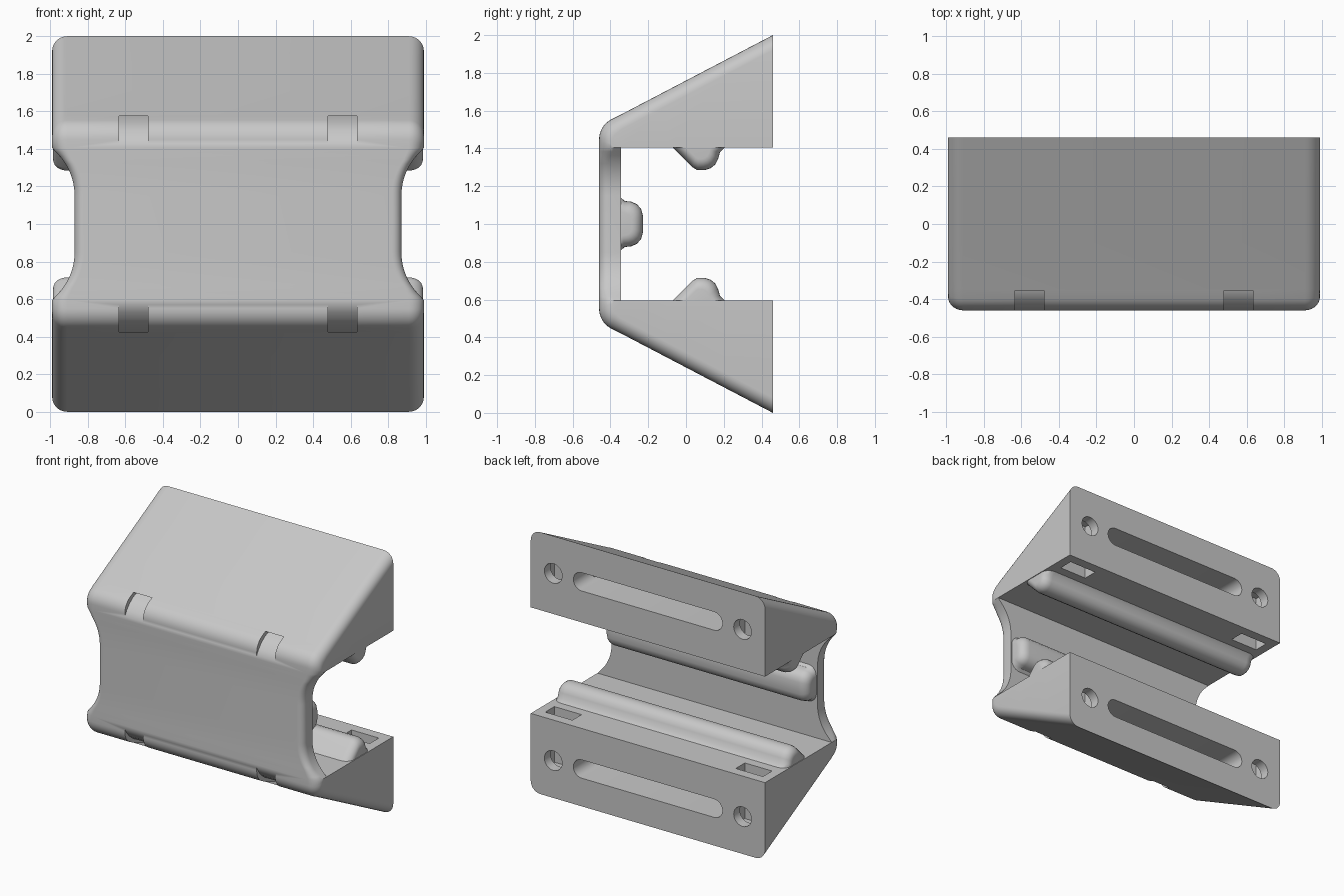
import bpy
import bmesh
from math import sin, cos, pi, radians, sqrt

cube = bpy.data.objects.get("Cube")
if cube:
    bpy.data.objects.remove(cube, do_unlink=True)

grey = bpy.data.materials.new("light grey plastic")
grey.use_nodes = True
colour = (0.58, 0.58, 0.58, 1)
grey.diffuse_color = colour
for node in grey.node_tree.nodes:
    if node.type == 'BSDF_PRINCIPLED':
        node.inputs["Base Color"].default_value = colour


def loft(name, rings):
    """Skin a list of equal closed rings and cap both ends."""
    bm = bmesh.new()
    rows = [[bm.verts.new(p) for p in ring] for ring in rings]
    n = len(rows[0])
    for a, b in zip(rows, rows[1:]):
        for i in range(n):
            j = (i + 1) % n
            bm.faces.new((a[i], a[j], b[j], b[i]))
    bm.faces.new(rows[0])
    bm.faces.new(rows[-1])
    bmesh.ops.remove_doubles(bm, verts=bm.verts[:], dist=0.0005)
    bmesh.ops.recalc_face_normals(bm, faces=bm.faces[:])
    mesh = bpy.data.meshes.new(name)
    bm.to_mesh(mesh)
    bm.free()
    mesh.materials.append(grey)
    obj = bpy.data.objects.new(name, mesh)
    bpy.context.scene.collection.objects.link(obj)
    return obj


def prism(name, pts, axis, a, b, flip):
    """Extrude a flat outline along x or y, optionally flipped top to bottom."""
    def place(p, t):
        z = 2 - p[1] if flip else p[1]
        return (t, p[0], z) if axis == 'x' else (p[0], t, z)
    return loft(name, [[place(p, t) for p in pts] for t in (a, b)])


def arc(cx, cz, r, start, end, n):
    return [(cx + r * cos(radians(start + (end - start) * i / n)),
             cz + r * sin(radians(start + (end - start) * i / n)))
            for i in range(n + 1)]


# Bracket body: stations from the upper back edge to the middle of the web
W, FRONT, INNER, LIP, BACK = 0.99, -0.46, -0.345, 1.405, 0.46
stations = []      # outer point, inner point, half width, edge radius
for y in (BACK, 0.2, -0.1, INNER):
    stations.append(((y, 2 - (BACK - y) * 0.523), (y, LIP), W, 0.08))
for p in arc(-0.343, 1.449, 0.117, 118, 180, 8):
    stations.append((p, (INNER, LIP), W, 0.08))
for i in range(13):
    u = 0.405 - 0.255 * i / 12
    t = min(u - 0.15, 0.25)
    half = min(W, 0.87 + 0.32 - sqrt(0.32 ** 2 - t * t))
    stations.append(((FRONT, 1 + u), (INNER, 1 + u), half, max(0.05, 0.08 - 0.01 * i)))
stations += [((o[0], 2 - o[1]), (q[0], 2 - q[1]), w, r)
             for o, q, w, r in reversed(stations)]


def station_ring(outer, inner, half, r):
    dy, dz = inner[0] - outer[0], inner[1] - outer[1]
    length = sqrt(dy * dy + dz * dz)
    side = []
    for i in range(8):
        a = pi / 2 * i / 7
        d = r * (1 - cos(a)) / length
        side.append((half - r + r * sin(a), outer[0] + dy * d, outer[1] + dz * d))
    side.append((half, inner[0], inner[1]))
    return side + [(-x, y, z) for x, y, z in reversed(side)]


body = loft("bracket_body", [station_ring(*s) for s in stations])

# Cutters for strap slots, strap tunnels, screw holes and nut pockets
slot = arc(0.56, 1.715, 0.07, -90, 90, 12) + arc(-0.56, 1.715, 0.07, 90, 270, 12)
tunnel = [(-0.47, 1.43), (-0.46, 1.43), (-0.435, 1.47), (-0.405, 1.505), (-0.36, 1.54),
          (-0.2, 1.59), (0, 1.635), (0.25, 1.66), (0.25, 1.76), (0.15, 1.745),
          (0, 1.70), (-0.2, 1.63), (-0.38, 1.565), (-0.47, 1.58)]
pocket = [(0.275, 1.3), (0.385, 1.3), (0.385, 1.83), (0.275, 1.83)]
cutters = []
for flip in (False, True):
    cutters.append(prism("slot_cutter", slot, 'y', 0.2, 0.5, flip))
    for s in (-1, 1):
        hole = arc(0.8 * s, 1.715, 0.075, 0, 345, 23)
        cutters += [prism("tunnel_cutter", tunnel, 'x', 0.48 * s, 0.635 * s, flip),
                    prism("screw_cutter", hole, 'y', 0.12, 0.5, flip),
                    prism("pocket_cutter", pocket, 'x', 0.69 * s, 0.92 * s, flip)]
for c in cutters:
    c.hide_render = True
    mod = body.modifiers.new("cut", 'BOOLEAN')
    mod.operation = 'DIFFERENCE'
    mod.solver = 'EXACT'
    mod.object = c
depsgraph = bpy.context.evaluated_depsgraph_get()
cut_mesh = bpy.data.meshes.new_from_object(body.evaluated_get(depsgraph))
body.modifiers.clear()
body.data = cut_mesh
for c in cutters:
    bpy.data.objects.remove(c, do_unlink=True)


# Grip ribs: profile of (along, height), with softly rounded ends
def rib(name, profile, centre, half, place):
    ends = [(half - 0.07 + 0.07 * sin(a), 1 - 0.5 * (1 - cos(a)))
            for a in [pi / 2 * i / 6 for i in range(7)]]
    xs = [(-x, k) for x, k in reversed(ends)] + ends
    return loft(name, [[(x, *place(centre + (p - centre) * k, h * k)) for p, h in profile]
                       for x, k in xs])


jaw_rib = [(-0.085, -0.015), (-0.07, 0), (0.035, 0.105), (0.06, 0.12), (0.10, 0.12),
           (0.13, 0.11), (0.155, 0.09), (0.17, 0.06), (0.18, 0.025), (0.205, 0),
           (0.205, -0.015)]
half_rib = [(0.14, -0.015), (0.14, 0), (0.122, 0.02), (0.118, 0.055), (0.105, 0.085),
            (0.08, 0.107), (0.045, 0.117)]
web_rib = half_rib + [(-p, h) for p, h in reversed(half_rib)]
parts = [body,
         rib("upper_rib", jaw_rib, 0.07, 0.985, lambda p, h: (p, LIP - h)),
         rib("lower_rib", jaw_rib, 0.07, 0.985, lambda p, h: (p, 2 - LIP + h)),
         rib("web_rib", web_rib, 0, 0.86, lambda p, h: (INNER + h, 1 + p))]

# Smooth shading with crisp edges
bpy.ops.object.select_all(action='DESELECT')
for obj in parts:
    obj.select_set(True)
bpy.context.view_layer.objects.active = body
bpy.ops.object.shade_smooth_by_angle(angle=radians(35))
